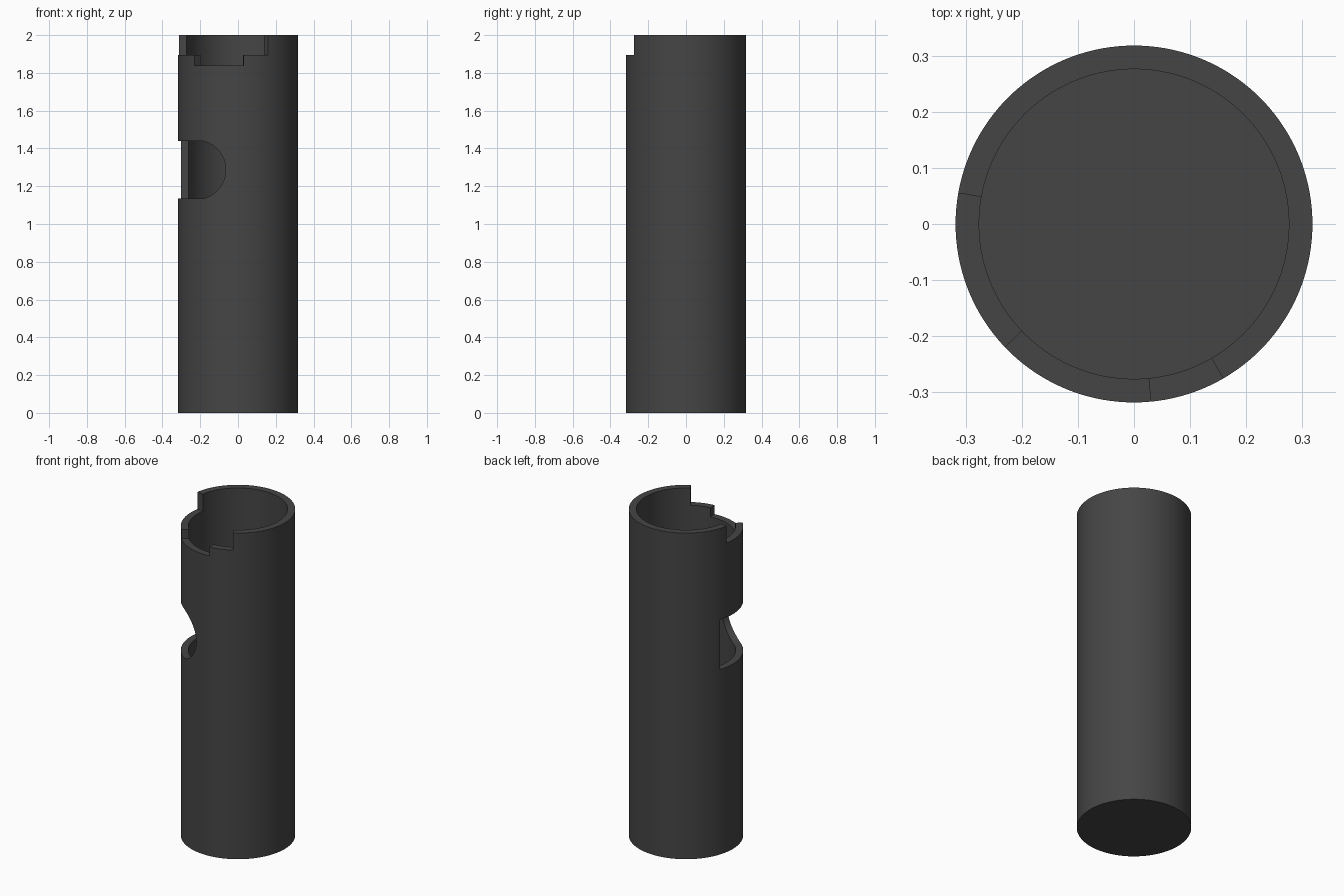
import bpy, bmesh, math

if "Cube" in bpy.data.objects:
    bpy.data.objects.remove(bpy.data.objects["Cube"])

R, RI, H, FLOOR = 0.318, 0.276, 2.0, 0.04      # outer / inner radius, height, floor
ZC, HR = 1.287, 0.153                          # window centre height and half height
W0, W2 = 161.7, 258.2                          # window: square end, round end (degrees)
W1 = W2 - math.degrees(HR / R)                 # where the rounded end starts
N0, N1, N2, N3 = 170.0, 223.7, 275.4, 300.0    # stepped rim notch angles

def half_window(a):
    if a <= W1:
        return HR
    t = min(1.0, (a - W1) / (W2 - W1))
    return HR * math.sqrt(max(0.0, 1 - t * t))

def rim(mid):
    if N1 < mid < N2:
        return 1.84
    return 1.895 if N0 < mid < N3 else H

# angular samples: even spacing, feature edges, fine spacing round the window end
special = [W0, W1, W2, N0, N1, N2, N3]
special += [W1 + (W2 - W1) * math.sin(math.pi / 2 * i / 24) for i in range(1, 24)]
angles = special + [a for a in (i * 2.5 for i in range(144))
                    if all(abs(a - s) > 0.4 for s in special)]
angles = sorted(angles)
angles.append(angles[0] + 360)

bm = bmesh.new()

def pt(r, a, z):
    t = math.radians(a)
    return (r * math.cos(t), r * math.sin(t), z)

def face(*pts):
    uniq = []
    for p in pts:
        if p not in uniq:
            uniq.append(p)
    if len(uniq) > 2:
        bm.faces.new([bm.verts.new(p) for p in uniq])

cols = []
for a, b in zip(angles, angles[1:]):
    mid = (a + b) / 2
    inside = W0 < mid < W2
    ha, hb = (half_window(a), half_window(b)) if inside else (0, 0)
    cols.append((a, b, ha, hb, rim(mid)))

for i, (a, b, ha, hb, top) in enumerate(cols):
    # outer and inner wall, below and above the window
    for r, base in ((R, 0.0), (RI, FLOOR)):
        face(pt(r, a, base), pt(r, b, base), pt(r, b, ZC - hb), pt(r, a, ZC - ha))
        face(pt(r, a, ZC + ha), pt(r, b, ZC + hb), pt(r, b, top), pt(r, a, top))
    # rim and window edges
    face(pt(R, a, top), pt(R, b, top), pt(RI, b, top), pt(RI, a, top))
    if ha + hb > 0:
        for s in (-1, 1):
            face(pt(R, a, ZC + s * ha), pt(R, b, ZC + s * hb),
                 pt(RI, b, ZC + s * hb), pt(RI, a, ZC + s * ha))
    # upright walls at steps between columns
    prev = cols[i - 1]
    if prev[4] != top:
        face(pt(R, a, top), pt(R, a, prev[4]), pt(RI, a, prev[4]), pt(RI, a, top))
    if abs(prev[3] - ha) > 0.1:
        for s in (-1, 1):
            face(pt(R, a, ZC), pt(R, a, ZC + s * HR), pt(RI, a, ZC + s * HR), pt(RI, a, ZC))

# closed base and inner floor
for r, z in ((R, 0.0), (RI, FLOOR)):
    face(*[pt(r, a, z) for a in angles[:-1]])

bmesh.ops.remove_doubles(bm, verts=bm.verts, dist=1e-5)
bmesh.ops.recalc_face_normals(bm, faces=bm.faces)
mesh = bpy.data.meshes.new("notched_sleeve")
bm.to_mesh(mesh)
bm.free()

mat = bpy.data.materials.new("dark grey")
mat.diffuse_color = (0.06, 0.06, 0.06, 1)
mat.use_nodes = True
mat.node_tree.nodes["Principled BSDF"].inputs["Base Color"].default_value = mat.diffuse_color
mesh.materials.append(mat)
sleeve = bpy.data.objects.new("notched_sleeve", mesh)
bpy.context.collection.objects.link(sleeve)
bpy.context.view_layer.objects.active = sleeve
sleeve.select_set(True)
bpy.ops.object.shade_smooth_by_angle(angle=math.radians(30))
